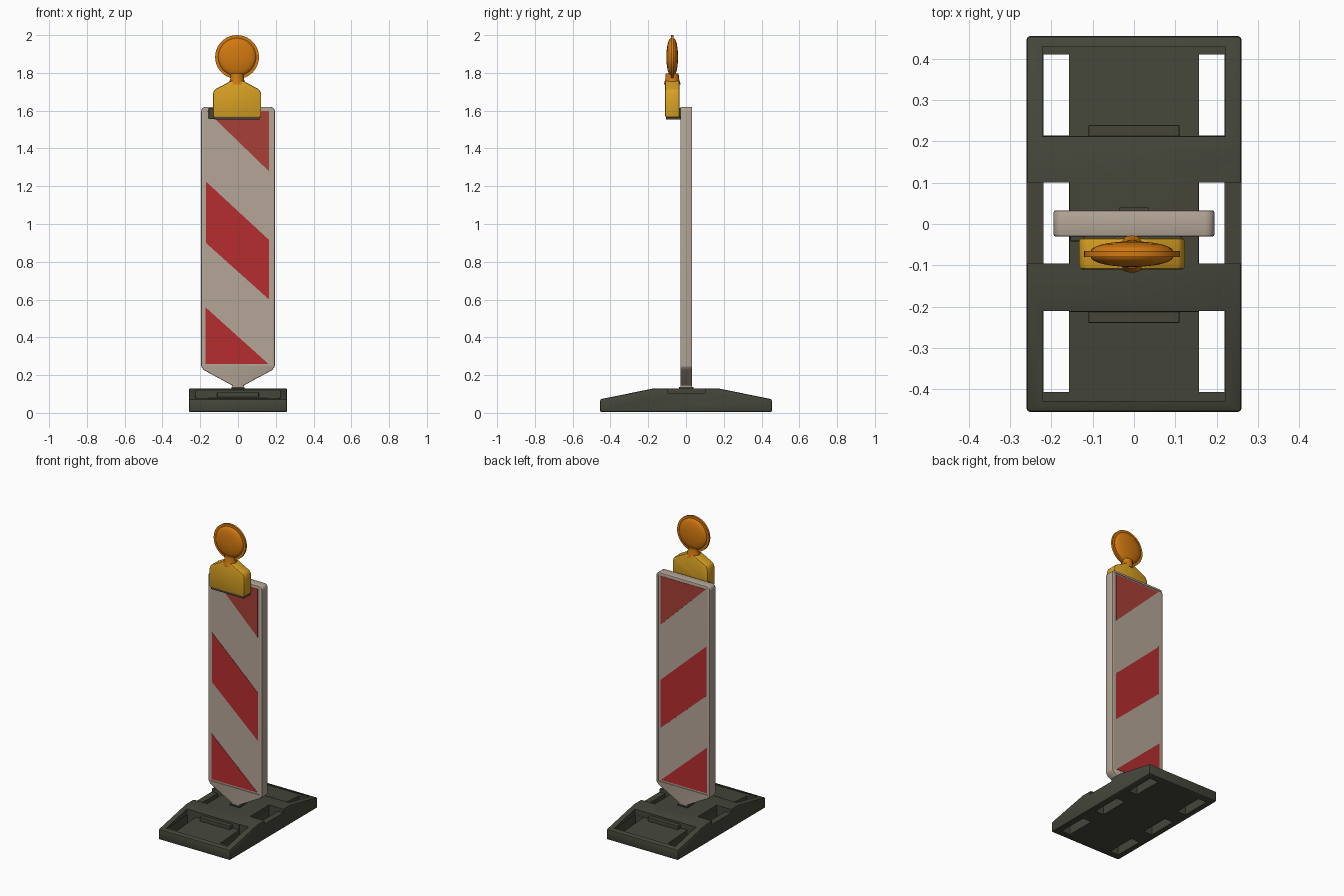
import bpy, bmesh, math
from mathutils import Vector

if "Cube" in bpy.data.objects:
    bpy.data.objects.remove(bpy.data.objects["Cube"])


def mat(name, rgb):
    m = bpy.data.materials.new(name)
    m.diffuse_color = (*rgb, 1)
    m.use_nodes = True
    m.node_tree.nodes["Principled BSDF"].inputs["Base Color"].default_value = m.diffuse_color
    return m


RUBBER = mat("dark_rubber", (0.058, 0.060, 0.042))
WHITE = mat("dusty_white", (0.46, 0.38, 0.31))
RED = mat("stripe_red", (0.46, 0.027, 0.030))
WORN = mat("worn_red", (0.39, 0.050, 0.038))
YELLOW = mat("case_yellow", (0.70, 0.36, 0.017))
ORANGE = mat("lens_orange", (0.64, 0.19, 0.005))


def finish(bm, name, m, bevel=0, segs=2):
    bmesh.ops.recalc_face_normals(bm, faces=bm.faces)
    me = bpy.data.meshes.new(name)
    bm.to_mesh(me)
    bm.free()
    ob = bpy.data.objects.new(name, me)
    bpy.context.collection.objects.link(ob)
    me.materials.append(m)
    if bevel:
        b = ob.modifiers.new("bevel", 'BEVEL')
        b.width, b.segments, b.limit_method = bevel, segs, 'ANGLE'
        apply(ob, b)
    return ob


def select(ob):
    bpy.ops.object.select_all(action='DESELECT')
    ob.select_set(True)
    bpy.context.view_layer.objects.active = ob


def apply(ob, mod):
    select(ob)
    bpy.ops.object.modifier_apply(modifier=mod.name)


def smooth(ob):
    select(ob)
    bpy.ops.object.shade_smooth_by_angle(angle=math.radians(35))


def prism(name, pts, lo, hi, axis, m, bevel=0):
    """Outline extruded along x (points are y,z) or y (points are x,z)."""
    bm = bmesh.new()
    put = (lambda a, b: (lo, a, b)) if axis == 'x' else (lambda a, b: (a, lo, b))
    f = bm.faces.new([bm.verts.new(put(*p)) for p in pts])
    r = bmesh.ops.extrude_face_region(bm, geom=[f])
    d = Vector((hi - lo, 0, 0)) if axis == 'x' else Vector((0, hi - lo, 0))
    bmesh.ops.translate(bm, vec=d, verts=[v for v in r["geom"] if isinstance(v, bmesh.types.BMVert)])
    return finish(bm, name, m, bevel)


def box(name, x0, x1, y0, y1, z0, z1, m, bevel=0):
    return prism(name, [(x0, z0), (x1, z0), (x1, z1), (x0, z1)], y0, y1, 'y', m, bevel)


def cut(ob, cutter):
    b = ob.modifiers.new("cut", 'BOOLEAN')
    b.operation, b.solver, b.object = 'DIFFERENCE', 'EXACT', cutter
    apply(ob, b)
    bpy.data.objects.remove(cutter)


# Rubber foot: sloped slab with sunken ends, lowered rails and six openings
half = [(0.455, 0.004), (0.455, 0.072), (0.17, 0.13)]
base = prism("base", half + [(-y, z) for y, z in reversed(half)], -0.26, 0.26, 'x', RUBBER, 0.008)
for s in (-1, 1):
    cut(base, prism("pocket_cutter", [(s * 0.213, 0.085), (s * 0.43, 0.071),
                                      (s * 0.41, 0.2), (s * 0.211, 0.2)], -0.222, 0.222, 'x', RUBBER))
    xs = sorted((s * 0.156, s * 0.3))
    cut(base, box("rail_cutter", *xs, -0.096, 0.1, 0.106, 0.2, RUBBER))
    xs = sorted((s * 0.157, s * 0.219))
    for y0, y1 in ((-0.407, -0.211), (-0.096, 0.1), (0.214, 0.41)):
        cut(base, box("hole_cutter", *xs, y0, y1, -0.1, 0.3, RUBBER))
    ys = sorted((s * 0.205, s * 0.24))
    box("base_ledge", -0.11, 0.11, *ys, 0.07, 0.108, RUBBER, 0.003)
smooth(base)
box("panel_socket", -0.035, 0.035, -0.036, 0.04, 0.12, 0.138, RUBBER)

# Striped board with rounded top corners, pointed foot and a raised rim
outline = [(0.03, 0.125), (0.03, 0.145), (0.18, 0.226), (0.195, 0.245)]
outline += [(0.172 + 0.023 * math.cos(a), 1.597 + 0.023 * math.sin(a))
            for a in (math.radians(18 * i) for i in range(6))]
board = prism("board", outline + [(-x, z) for x, z in reversed(outline)], -0.03, 0.033, 'y', WHITE, 0.005)
for y0, y1 in ((-0.05, -0.026), (0.029, 0.05)):
    cut(board, box("face_cutter", -0.18, 0.18, y0, y1, 0.25, 1.605, WHITE))
smooth(board)

# Red stripes, at the same place on both faces
stripes = [([(-0.173, 0.26), (0.16, 0.26), (-0.173, 0.56)], RED),
           ([(-0.17, 0.90), (0.165, 0.60), (0.165, 0.915), (-0.17, 1.225)], RED),
           ([(0.163, 1.28), (0.163, 1.598), (-0.165, 1.598)], WORN)]
for side, y0, y1 in (("front", -0.028, -0.024), ("back", 0.027, 0.031)):
    for pts, m in stripes:
        prism(side + "_stripe", pts, y0, y1, 'y', m)

# Lamp case with sloping shoulders, dark underside and clamp
cx, cy = -0.005, -0.073
case = [(0.128, 1.565), (0.128, 1.69), (0.118, 1.712), (0.05, 1.748), (0.035, 1.757)]
smooth(prism("lamp_case", [(cx + x, z) for x, z in case] + [(cx - x, z) for x, z in reversed(case)],
             -0.11, -0.034, 'y', YELLOW, 0.008))
box("lamp_underside", cx - 0.12, cx + 0.12, -0.105, -0.03, 1.552, 1.572, RUBBER, 0.003)
box("lamp_clamp", -0.155, -0.12, -0.042, -0.025, 1.555, 1.615, RUBBER, 0.003)


# Lamp neck and round two-sided lens, turned about the y or z axis
def lathe(name, prof, centre, axis, m, n=40):
    bm = bmesh.new()
    vs = [bm.verts.new((r, 0, h)) for r, h in prof]
    es = [bm.edges.new(p) for p in zip(vs, vs[1:])]
    bmesh.ops.spin(bm, geom=vs + es, cent=(0, 0, 0), axis=(0, 0, 1), angle=math.tau, steps=n)
    bmesh.ops.remove_doubles(bm, verts=bm.verts, dist=1e-5)
    for v in bm.verts:
        x, y, z = v.co
        v.co = Vector(centre) + (Vector((x, z, -y)) if axis == 'y' else Vector((x, y, z)))
    ob = finish(bm, name, m)
    smooth(ob)
    return ob


lathe("lamp_neck", [(0, -0.03), (0.045, -0.03), (0.036, 0), (0.034, 0.03), (0, 0.03)],
      (cx, cy, 1.768), 'z', ORANGE, 24).scale = (1, 1, 1)
dome = [(0.1 * math.sin(math.radians(a)), 0.007 + 0.024 * math.cos(math.radians(a)))
        for a in range(0, 91, 15)]
lens = dome + [(0.116, 0.007)]
lathe("lens", lens + [(r, -h) for r, h in reversed(lens)], (cx, cy, 1.884), 'y', ORANGE)
